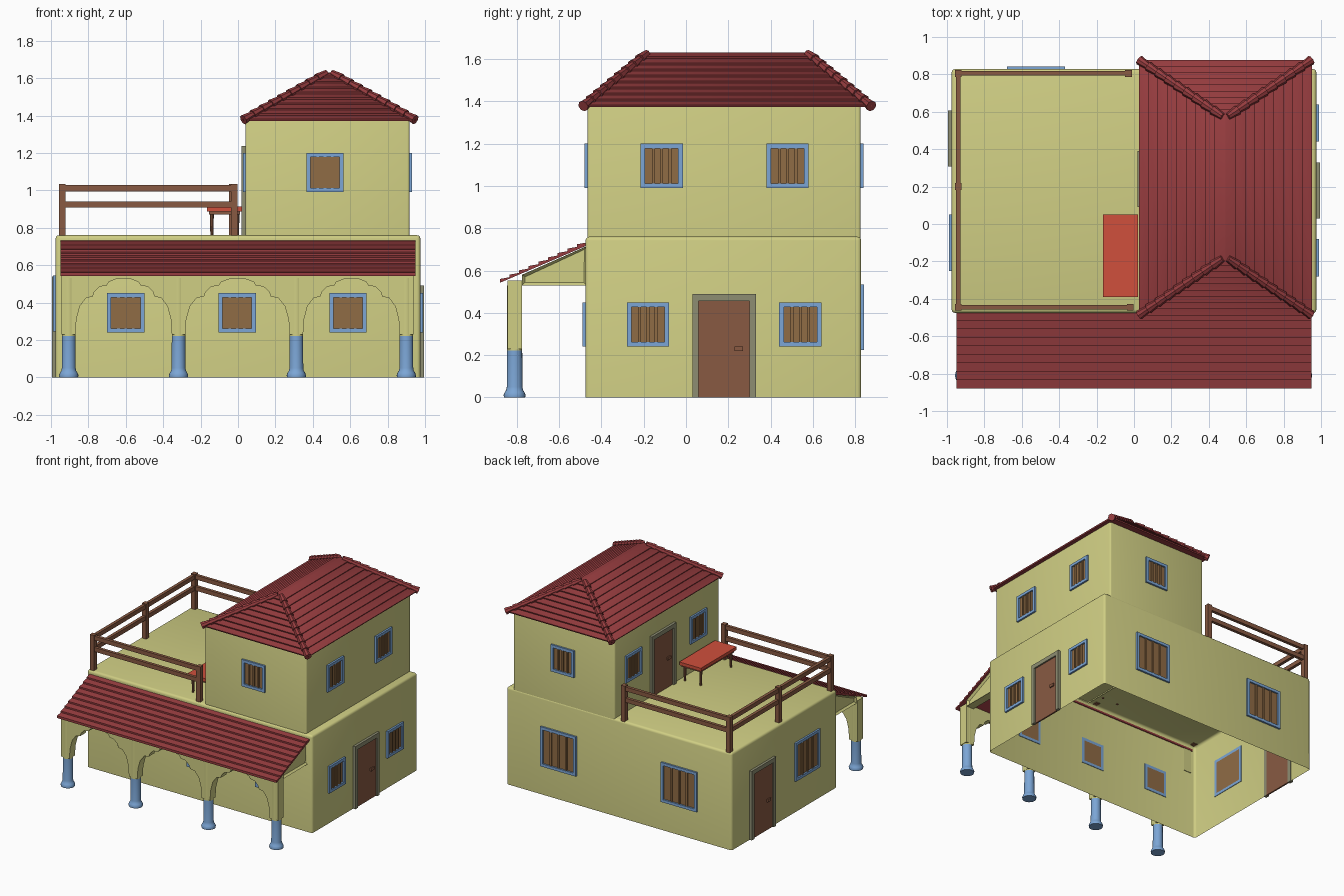
import bpy, bmesh, math
from mathutils import Matrix, Vector

if "Cube" in bpy.data.objects:
    bpy.data.objects.remove(bpy.data.objects["Cube"])


def material(name, r, g, b):
    m = bpy.data.materials.new(name)
    m.diffuse_color = (r, g, b, 1)
    m.use_nodes = True
    m.node_tree.nodes["Principled BSDF"].inputs["Base Color"].default_value = m.diffuse_color
    return m


WALL = material("wall yellow", 0.63, 0.62, 0.23)
ROOF = material("roof red", 0.31, 0.046, 0.05)
BLUE = material("trim blue", 0.2, 0.38, 0.67)
WOOD = material("wood brown", 0.25, 0.102, 0.055)
PANE = material("shutter tan", 0.28, 0.15, 0.06)
FRAME = material("door frame grey", 0.27, 0.27, 0.17)
RED = material("table red", 0.63, 0.08, 0.045)


def finish(name, bm, mats):
    bmesh.ops.recalc_face_normals(bm, faces=bm.faces)
    me = bpy.data.meshes.new(name)
    bm.to_mesh(me)
    bm.free()
    for m in mats:
        me.materials.append(m)
    ob = bpy.data.objects.new(name, me)
    bpy.context.collection.objects.link(ob)
    bpy.ops.object.select_all(action='DESELECT')
    ob.select_set(True)
    bpy.context.view_layer.objects.active = ob
    bpy.ops.object.shade_smooth_by_angle(angle=math.radians(35))
    return ob


def add_box(bm, lo, hi, mat=0, matrix=Matrix()):
    lo, hi = Vector(lo), Vector(hi)
    m = matrix @ Matrix.Translation((lo + hi) / 2) @ Matrix.Diagonal((*(hi - lo), 1))
    for v in bmesh.ops.create_cube(bm, size=1, matrix=m)['verts']:
        for f in v.link_faces:
            f.material_index = mat


def prism(name, pts, to3d, a, b, mats):
    """Extrude a 2D outline from a to b; returns the bmesh and the b cap."""
    bm = bmesh.new()
    A = [bm.verts.new(to3d(p, q, a)) for p, q in pts]
    B = [bm.verts.new(to3d(p, q, b)) for p, q in pts]
    bm.faces.new(A)
    cap = bm.faces.new(B)
    for i in range(len(pts)):
        j = (i + 1) % len(pts)
        bm.faces.new((A[i], A[j], B[j], B[i]))
    return bm, cap


# House blocks: soft-edged shells, open underneath
def block(name, lo, hi, width):
    bm = bmesh.new()
    add_box(bm, lo, hi)
    bottom = [f for f in bm.faces if f.calc_center_median().z < lo[2] + 0.001]
    bmesh.ops.delete(bm, geom=bottom, context='FACES_ONLY')
    edges = [e for e in bm.edges if len(e.link_faces) == 2]
    bmesh.ops.bevel(bm, geom=edges, offset=width, segments=3, profile=0.5, affect='EDGES')
    finish(name, bm, [WALL])


block("ground_floor", (-0.975, -0.475, 0), (0.975, 0.828, 0.76), 0.018)
block("upper_floor", (0.04, -0.465, 0.75), (0.917, 0.825, 1.39), 0.012)


# Wall fittings: local x along the wall, local -y outward
def on_wall(side, u, d, z):
    angle, pos = {'front': (0, (u, -d, z)), 'right': (90, (d, u, z)),
                  'back': (180, (u, d, z)), 'left': (-90, (-d, u, z))}[side]
    return Matrix.Translation(pos) @ Matrix.Rotation(math.radians(angle), 4, 'Z')


def window(name, side, u, d, z, w=0.2, h=0.21):
    m, t, bm = on_wall(side, u, d, z), 0.022, bmesh.new()
    x, y = w / 2, h / 2
    for s in (-1, 1):
        a, b = sorted((s * x, s * (x - t)))
        add_box(bm, (a, -0.014, -y), (b, 0.004, y), 0, m)
        a, b = sorted((s * y, s * (y - t)))
        add_box(bm, (t - x, -0.014, a), (x - t, 0.004, b), 0, m)
    add_box(bm, (t - x, -0.002, t - y), (x - t, 0.004, y - t), 1, m)
    for i in (-1, 0, 1):
        c = i * (w - 2 * t) / 4
        add_box(bm, (c - 0.007, -0.01, t - y), (c + 0.007, -0.001, y - t), 1, m)
    finish(name, bm, [BLUE, PANE])


def door(name, side, u, d, z, h):
    m, bm = on_wall(side, u, d, z), bmesh.new()
    for a, b in ((-0.15, -0.12), (0.12, 0.15)):
        add_box(bm, (a, -0.02, 0), (b, 0.004, h), 0, m)
    add_box(bm, (-0.12, -0.02, h - 0.033), (0.12, 0.004, h), 0, m)
    add_box(bm, (-0.12, -0.008, 0), (0.12, 0.004, h - 0.033), 1, m)
    add_box(bm, (0.05, -0.018, 0.22), (0.09, -0.007, 0.242), 1, m)
    finish(name, bm, [FRAME, WOOD])


for i, x in enumerate((-0.6, -0.005, 0.588)):
    window(f"front_window_{i}", 'front', x, 0.475, 0.345)
for i, y in enumerate((-0.18, 0.54)):
    window(f"right_window_{i}", 'right', y, 0.975, 0.345)
for i, x in enumerate((-0.525, 0.52)):
    window(f"back_window_{i}", 'back', x, 0.828, 0.38, 0.31, 0.31)
window("left_window", 'left', -0.1, 0.975, 0.395, 0.3, 0.3)
window("upper_front_window", 'front', 0.465, 0.465, 1.095)
window("upper_back_window", 'back', 0.485, 0.825, 1.095)
for i in (0, 1):
    window(f"upper_right_window_{i}", 'right', (-0.115, 0.48)[i], 0.917, 1.095)
    window(f"upper_left_window_{i}", 'left', (-0.2, 0.6)[i], -0.04, 1.095)
door("right_door", 'right', 0.18, 0.975, 0, 0.49)
door("left_door", 'left', 0.457, 0.975, 0, 0.54)
door("terrace_door", 'left', 0.24, -0.04, 0.757, 0.48)

# Hipped roof: stepped rows of tiles
CX, CY, HX, HY, RIDGE, Z0, Z1, ROWS, LIP = 0.488, 0.195, 0.455, 0.68, 0.38, 1.372, 1.63, 9, 0.012
bm = bmesh.new()


def ring(t, lift):
    x, y, z = HX * (1 - t) + 0.003, HY + (RIDGE - HY) * t, Z0 + (Z1 - Z0) * t + lift
    return [bm.verts.new((CX + sx * x, CY + sy * y, z))
            for sx, sy in ((-1, -1), (1, -1), (1, 1), (-1, 1))]


rings = [ring(0, 0)]
for k in range(ROWS):
    rings += [ring(k / ROWS - 0.01, LIP), ring((k + 1) / ROWS, 0)]
for a, b in zip(rings, rings[1:]):
    for i in range(4):
        bm.faces.new((a[i], a[(i + 1) % 4], b[(i + 1) % 4], b[i]))
bm.faces.new(rings[0])
bm.faces.new(rings[-1])
finish("hipped_roof", bm, [ROOF])

# Overlapping cap tiles along the four hips
bm = bmesh.new()
for sx in (-1, 1):
    for sy in (-1, 1):
        a = Vector((CX + sx * (HX + 0.003), CY + sy * HY, Z0 + 0.006))
        b = Vector((CX + sx * 0.015, CY + sy * RIDGE, Z1 - 0.004))
        turn = (b - a).to_track_quat('Z', 'Y').to_matrix().to_4x4()
        for k in range(9):
            bmesh.ops.create_cone(bm, cap_ends=True, segments=8, radius1=0.027, radius2=0.018,
                                  depth=(b - a).length / 9 * 1.05,
                                  matrix=Matrix.Translation(a.lerp(b, (k + 0.5) / 9)) @ turn)
finish("hip_cap_tiles", bm, [ROOF])

# Porch roof: stepped lean-to slab
def slope(y):
    return 0.548 + (y + 0.88) * 0.45


top, n = [], 9
for k in range(n):
    y0, y1 = -0.88 + 0.41 * k / n, -0.88 + 0.41 * (k + 1) / n
    top += [(y0, slope(y0) + LIP), (y1, slope(y1))]
outline = [(-0.88, slope(-0.88) - 0.006)] + top + [(-0.47, slope(-0.47) - 0.015)]
bm, _ = prism("porch", outline, lambda p, q, x: (x, p, q), -0.95, 0.95, [ROOF])
finish("porch_roof", bm, [ROOF])

# Porch gable ends with a recessed panel
for s in (-1, 1):
    pts = [(-0.775, 0.53), (-0.47, 0.53), (-0.47, 0.715), (-0.775, 0.58)]
    bm, cap = prism("gable", pts, lambda p, q, x: (x, p, q), s * 0.87, s * 0.935, [WALL])
    bmesh.ops.recalc_face_normals(bm, faces=bm.faces)
    bmesh.ops.inset_individual(bm, faces=[cap], thickness=0.018, depth=-0.015)
    finish("porch_gable_" + ("left" if s < 0 else "right"), bm, [WALL])

# Arcade wall with stepped arches between the columns
COLS = (-0.905, -0.318, 0.312, 0.9)
ARCH = [(1, 0.23), (0.98, 0.31), (0.91, 0.38), (0.78, 0.425), (0.64, 0.432), (0.61, 0.457),
        (0.5, 0.485), (0.35, 0.492), (0.31, 0.51), (0.16, 0.525), (0, 0.529)]
pts = [(-0.943, 0.552), (-0.943, 0.23)]
for a, b in zip(COLS, COLS[1:]):
    c, h = (a + b) / 2, (b - a) / 2 - 0.036
    pts += [(c - h * u, z) for u, z in ARCH] + [(c + h * u, z) for u, z in ARCH[-2::-1]]
pts += [(0.938, 0.23), (0.938, 0.552)]
bm, _ = prism("arcade", pts, lambda p, q, y: (p, y, q), -0.775, -0.843, [WALL])
finish("porch_arches", bm, [WALL])

# Columns: turned, blue below and wall colour above
LATHE = [(0, 0), (0.05, 0), (0.052, 0.012), (0.046, 0.026), (0.04, 0.035), (0.037, 0.05),
         (0.036, 0.222), (0.036, 0.53)]
for i, x in enumerate(COLS):
    bm = bmesh.new()
    prof = [bm.verts.new((x + r, -0.81, z)) for r, z in LATHE]
    edges = [bm.edges.new(e) for e in zip(prof, prof[1:])]
    bmesh.ops.spin(bm, geom=prof + edges, cent=(x, -0.81, 0), axis=(0, 0, 1),
                   angle=2 * math.pi, steps=20)
    bmesh.ops.remove_doubles(bm, verts=bm.verts, dist=0.0005)
    for f in bm.faces:
        f.material_index = int(f.calc_center_median().z > 0.222)
    finish(f"porch_column_{i}", bm, [BLUE, WALL])

# Terrace railing: posts and two rails on three sides
bm = bmesh.new()
for x, y in ((-0.94, -0.445), (-0.94, 0.2), (-0.94, 0.805), (-0.03, 0.805), (-0.02, -0.445)):
    add_box(bm, (x - 0.018, y - 0.018, 0.755), (x + 0.018, y + 0.018, 1.035))
for z in (0.907, 0.995):
    for y in (-0.445, 0.805):
        add_box(bm, (-0.94, y - 0.012, z), (-0.025, y + 0.012, z + 0.033))
    add_box(bm, (-0.952, -0.445, z), (-0.928, 0.805, z + 0.033))
finish("terrace_railing", bm, [WOOD])

# Terrace table
bm = bmesh.new()
add_box(bm, (-0.165, -0.39, 0.888), (0.022, 0.052, 0.913))
finish("table_top", bm, [RED])
bm = bmesh.new()
add_box(bm, (-0.155, -0.375, 0.872), (0.012, 0.037, 0.888))
for x in (-0.14, -0.003):
    for y in (-0.355, 0.017):
        bmesh.ops.create_cone(bm, cap_ends=True, segments=10, radius1=0.008, radius2=0.012,
                              depth=0.13, matrix=Matrix.Translation((x, y, 0.82)))
finish("table_legs", bm, [WOOD])
